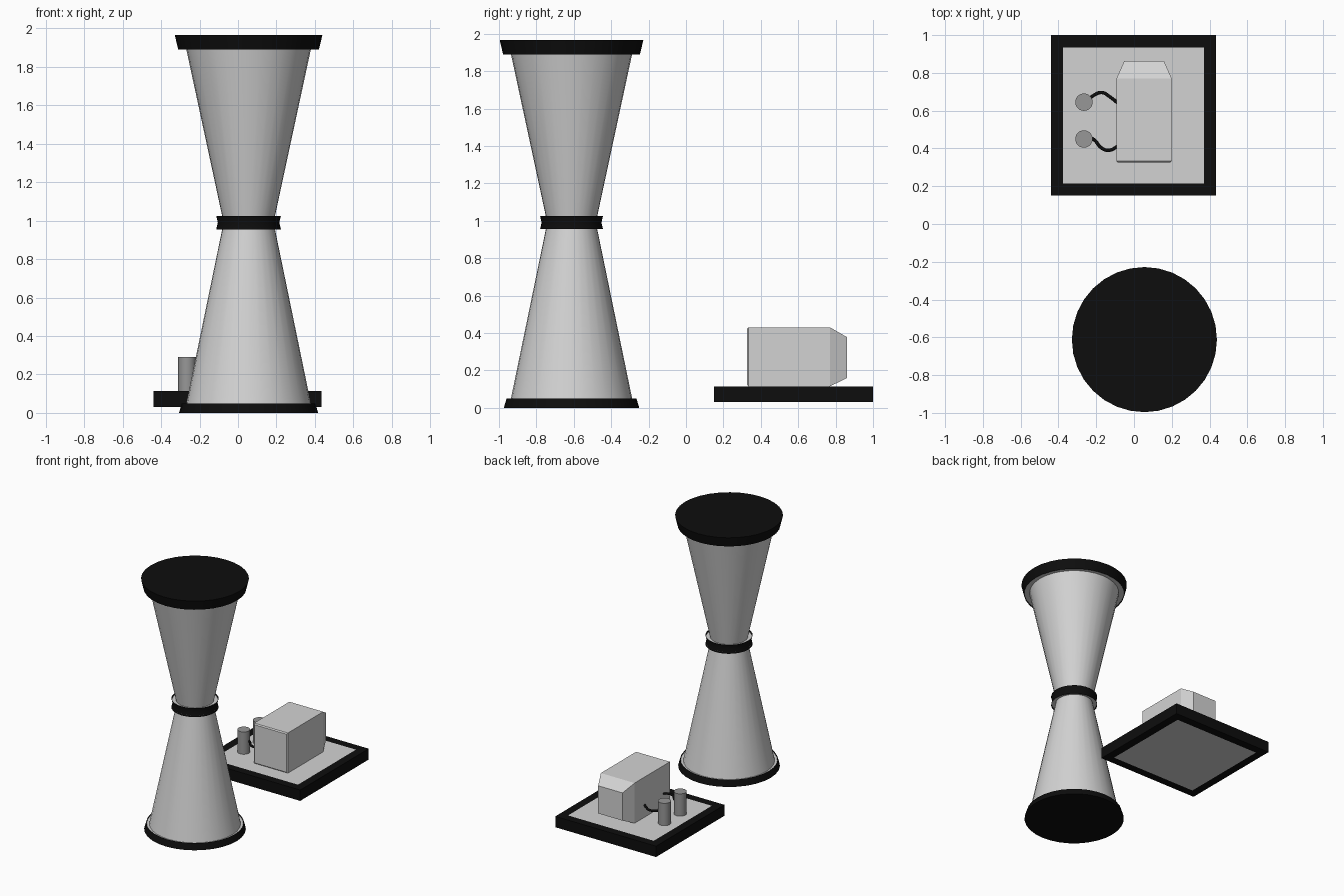
import bpy, bmesh, math
from mathutils import Vector

if "Cube" in bpy.data.objects:
    bpy.data.objects.remove(bpy.data.objects["Cube"])


def material(name, v):
    m = bpy.data.materials.new(name)
    m.diffuse_color = (v, v, v, 1)
    m.use_nodes = True
    m.node_tree.nodes["Principled BSDF"].inputs["Base Color"].default_value = m.diffuse_color
    return m


LIGHT = material("light grey", 0.65)
DARK = material("mid grey", 0.31)
BLACK = material("black", 0.004)


def finish(name, bm, mats, loc=(0, 0, 0), smooth=False):
    me = bpy.data.meshes.new(name)
    bm.to_mesh(me)
    bm.free()
    ob = bpy.data.objects.new(name, me)
    bpy.context.collection.objects.link(ob)
    ob.location = loc
    for m in mats:
        me.materials.append(m)
    if smooth:
        bpy.ops.object.select_all(action='DESELECT')
        ob.select_set(True)
        bpy.context.view_layer.objects.active = ob
        bpy.ops.object.shade_smooth_by_angle(angle=math.radians(30))
    return ob


def lathe(name, profile, mats, loc, light=(), n=32):
    """Revolve (r, z) points, bottom axis to top axis; 'light' lists segments using slot 1."""
    bm = bmesh.new()
    rings = []
    for r, z in profile:
        if r == 0:
            rings.append([bm.verts.new((0, 0, z))] * n)
        else:
            rings.append([bm.verts.new((r * math.cos(2 * math.pi * i / n),
                                        r * math.sin(2 * math.pi * i / n), z)) for i in range(n)])
    for s, (a, b) in enumerate(zip(rings, rings[1:])):
        for i in range(n):
            j = (i + 1) % n
            f = bm.faces.new(list(dict.fromkeys((a[i], a[j], b[j], b[i]))))
            f.material_index = 1 if s in light else 0
    return finish(name, bm, mats, loc, True)


def box(bm, x0, x1, y0, y1, z0, z1):
    geo = bmesh.ops.create_cube(bm, size=1)
    for v in geo['verts']:
        v.co = Vector(((x0 + x1) / 2 + v.co.x * (x1 - x0),
                       (y0 + y1) / 2 + v.co.y * (y1 - y0),
                       (z0 + z1) / 2 + v.co.z * (z1 - z0)))


# hourglass tower: two cones, base, waist ring and top cap
T = (0.055, -0.612, 0)
lathe("lower_cone", [(0, 0.03), (0.328, 0.03), (0.13, 0.99), (0, 0.99)], [LIGHT], T)
lathe("upper_cone", [(0, 0.99), (0.13, 0.99), (0.328, 1.91), (0, 1.91)], [LIGHT], T)
lathe("tower_base", [(0, 0), (0.362, 0), (0.347, 0.05), (0.344, 0.042), (0, 0.042)],
      [BLACK, LIGHT], T, light=(3,))
lathe("waist_ring", [(0, 0.967), (0.166, 0.967), (0.168, 0.955), (0.160, 0.99),
                     (0.168, 1.025), (0.164, 1.013), (0, 1.013)],
      [BLACK, LIGHT], T, light=(0, 5))
lathe("top_cap", [(0, 1.898), (0.363, 1.898), (0.366, 1.89), (0.384, 1.966), (0, 1.966)],
      [BLACK, LIGHT], T, light=(0,))

# square platform: black frame with flush grey panel inset above and below
bm = bmesh.new()
box(bm, -0.44, 0.435, 0.15, 1.0, 0.03, 0.115)
bm.normal_update()
panels = [f for f in bm.faces if abs(f.normal.z) > 0.9]
bmesh.ops.inset_individual(bm, faces=panels, thickness=0.092)
for f in panels:
    f.material_index = 1
finish("platform", bm, [BLACK, LIGHT])

# motor housing: block with its back end tapered
bm = bmesh.new()
box(bm, -0.093, 0.2, 0.325, 0.77, 0.115, 0.43)
bm.normal_update()
back = max(bm.faces, key=lambda f: f.normal.y)
new = bmesh.ops.extrude_face_region(bm, geom=[back])['geom']
bmesh.ops.delete(bm, geom=[back], context='FACES_ONLY')
for v in [g for g in new if isinstance(g, bmesh.types.BMVert)]:
    v.co = Vector((0.0535 + (v.co.x - 0.0535) * 0.72, 0.862,
                   0.268 + (v.co.z - 0.2725) * 0.69))
front = [e for e in bm.edges if all(v.co.y < 0.33 for v in e.verts)]
bmesh.ops.bevel(bm, geom=front, offset=0.008, segments=1, affect='EDGES')
finish("motor_housing", bm, [LIGHT])

# two posts and the wires that join them to the housing
for i, (y, pts) in enumerate([
        (0.645, [(-0.25, 0.65), (-0.215, 0.68), (-0.17, 0.696), (-0.13, 0.675), (-0.08, 0.635)]),
        (0.45, [(-0.25, 0.465), (-0.21, 0.445), (-0.175, 0.405), (-0.135, 0.39), (-0.08, 0.415)])]):
    lathe(f"post_{i + 1}", [(0, 0.11), (0.046, 0.11), (0.046, 0.29), (0, 0.29)],
          [DARK], (-0.265, y, 0), n=24)
    cu = bpy.data.curves.new(f"wire_{i + 1}", 'CURVE')
    cu.dimensions = '3D'
    cu.bevel_depth = 0.009
    cu.bevel_resolution = 2
    cu.resolution_u = 6
    sp = cu.splines.new('BEZIER')
    sp.bezier_points.add(len(pts) - 1)
    for p, (x, py) in zip(sp.bezier_points, pts):
        p.co = (x, py, 0.21)
        p.handle_left_type = p.handle_right_type = 'AUTO'
    cu.materials.append(BLACK)
    bpy.context.collection.objects.link(bpy.data.objects.new(f"wire_{i + 1}", cu))
